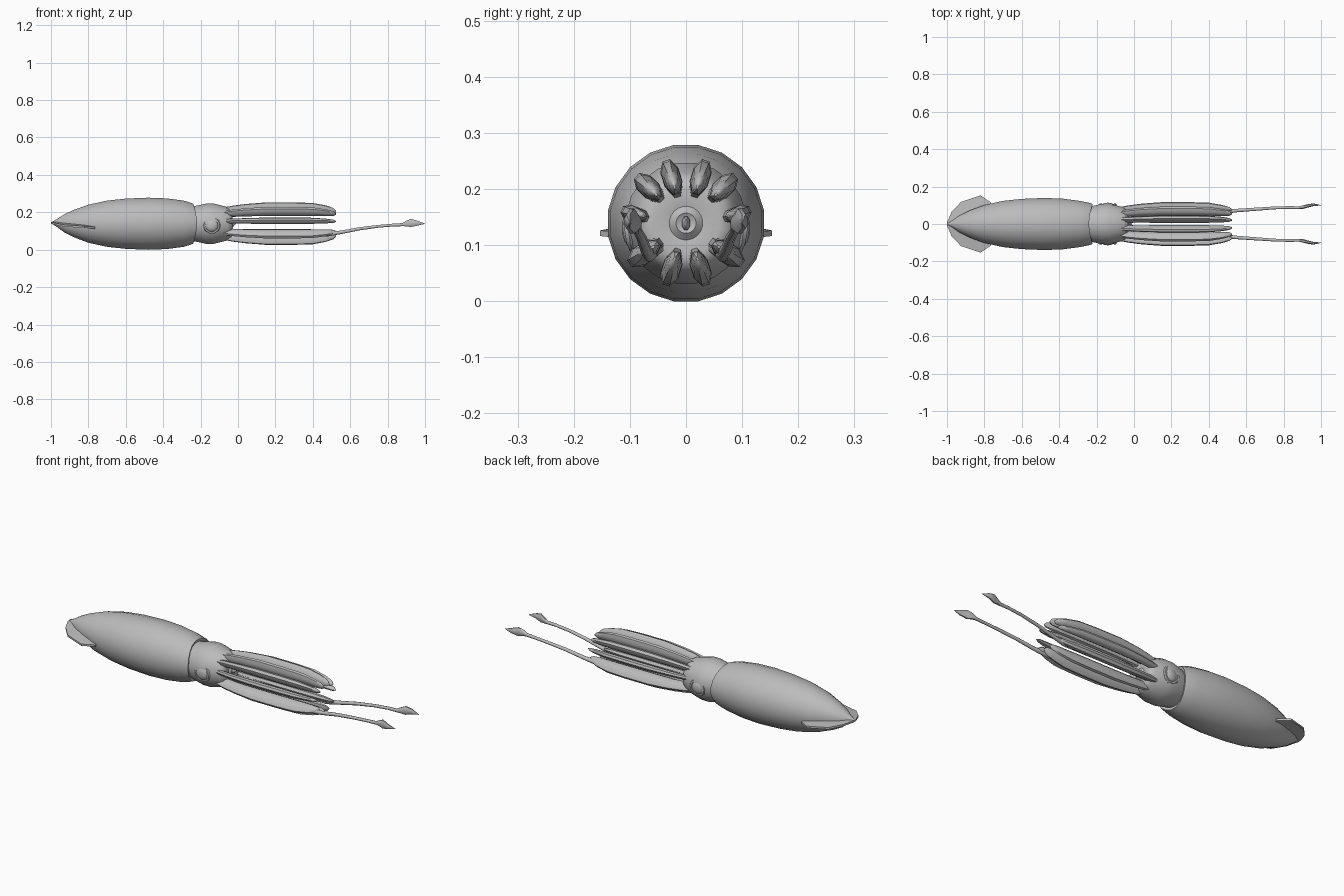
import bpy, bmesh, math
from mathutils import Matrix

if "Cube" in bpy.data.objects:
    bpy.data.objects.remove(bpy.data.objects["Cube"])

skin = bpy.data.materials.new("grey_skin")
skin.diffuse_color = (0.5, 0.5, 0.5, 1)
skin.use_nodes = True
skin.node_tree.nodes["Principled BSDF"].inputs["Base Color"].default_value = skin.diffuse_color
CZ = 0.139  # height of the body axis


def finish(bm, name, angle=50):
    bmesh.ops.recalc_face_normals(bm, faces=bm.faces)
    me = bpy.data.meshes.new(name)
    bm.to_mesh(me)
    bm.free()
    me.materials.append(skin)
    me.shade_smooth()
    me.set_sharp_from_angle(angle=math.radians(angle))
    ob = bpy.data.objects.new(name, me)
    bpy.context.collection.objects.link(ob)
    return ob


def loft(name, stations, sides, rot=0.0, angle=50, warp=None):
    """Skin rings (x, y, z, radius_a, radius_b); a points along rot in the YZ plane."""
    bm = bmesh.new()
    rings = []
    c, s = math.cos(rot), math.sin(rot)
    for x, y, z, a, b in stations:
        ring = []
        for i in range(sides):
            t = 2 * math.pi * (i + 0.5) / sides
            u, w = a * math.cos(t), b * math.sin(t)
            ring.append(bm.verts.new((x + (warp(x, t) if warp else 0),
                                      y + u * c - w * s, z + u * s + w * c)))
        rings.append(ring)
    for r0, r1 in zip(rings, rings[1:]):
        for i in range(sides):
            j = (i + 1) % sides
            bm.faces.new((r0[i], r0[j], r1[j], r1[i]))
    bm.faces.new(rings[0])
    bm.faces.new(rings[-1])
    return finish(bm, name, angle)


def round_loft(name, profile, sides, **kw):
    return loft(name, [(x, 0, z, r, r) for x, z, r in profile], sides, **kw)


# mantle with a lip that is set back above and below
round_loft("mantle", [
    (-1.0, 0.144, 0.003), (-0.97, 0.143, 0.02), (-0.93, 0.141, 0.048), (-0.88, 0.14, 0.073),
    (-0.80, CZ, 0.103), (-0.70, CZ, 0.125), (-0.60, CZ, 0.136), (-0.48, CZ, 0.141),
    (-0.38, CZ, 0.137), (-0.29, CZ, 0.125), (-0.235, CZ, 0.114), (-0.22, CZ, 0.108),
    (-0.225, CZ, 0.095)], 20,
    warp=lambda x, t: -0.02 * math.sin(t) ** 2 if x > -0.24 else 0)

# head closing to the mouth
round_loft("head", [
    (-0.26, CZ, 0.09), (-0.22, CZ, 0.098), (-0.17, CZ, 0.109), (-0.13, CZ, 0.109),
    (-0.09, CZ, 0.099), (-0.055, CZ, 0.09), (-0.035, CZ, 0.078), (-0.03, CZ, 0.06),
    (-0.036, CZ, 0.03), (-0.025, CZ, 0.018), (-0.03, CZ, 0.01)], 20)

# beak
loft("beak", [(-0.04, 0, CZ, 0.008, 0.013), (-0.022, 0, CZ, 0.008, 0.013),
              (-0.01, 0, CZ + 0.002, 0.002, 0.003)], 8)

# arms: y, z, cross-section half length and half width
ARMS = {"upper": (0.026, 0.221, 0.034, 0.018), "upper_side": (0.068, 0.204, 0.030, 0.019),
        "side": (0.096, 0.155, 0.022, 0.016), "lower_side": (0.075, 0.085, 0.034, 0.020),
        "lower": (0.026, 0.058, 0.034, 0.018)}
# x, distance scale, section scale along the arm
ARM_PATH = [(-0.08, 0.78, 0.70), (-0.03, 0.86, 0.80), (0.04, 0.94, 0.88), (0.15, 1.0, 1.0),
            (0.30, 1.0, 1.0), (0.40, 0.98, 0.95), (0.47, 0.90, 0.75), (0.51, 0.83, 0.5),
            (0.525, 0.79, 0.12)]

for side, tag in ((-1, "front"), (1, "back")):
    for part, (y, z, a, b) in ARMS.items():
        if part == "side":
            rot = math.radians(25)
        else:
            rot = math.atan2(z - CZ, y)
        rot = rot if side > 0 else math.pi - rot
        loft(f"{part}_arm_{tag}",
             [(x, side * y * d, CZ + (z - CZ) * d, a * k, b * k) for x, d, k in ARM_PATH],
             8, rot)

    # long feeding tentacle with a leaf-shaped club
    loft(f"tentacle_{tag}", [(x, side * y, z, a, b) for x, y, z, a, b in (
        (-0.06, 0.05, 0.095, 0.012, 0.012), (0.2, 0.06, 0.088, 0.012, 0.012),
        (0.48, 0.065, 0.083, 0.012, 0.013), (0.55, 0.072, 0.093, 0.010, 0.010),
        (0.65, 0.079, 0.112, 0.009, 0.009), (0.75, 0.086, 0.125, 0.008, 0.008),
        (0.83, 0.088, 0.132, 0.008, 0.008), (0.88, 0.087, 0.134, 0.008, 0.009),
        (0.90, 0.089, 0.140, 0.010, 0.016), (0.925, 0.096, 0.143, 0.010, 0.024),
        (0.96, 0.103, 0.142, 0.008, 0.014), (1.0, 0.100, 0.139, 0.001, 0.001))], 8)

    # eye: flattened ball in a raised ring
    bm = bmesh.new()
    bmesh.ops.create_uvsphere(bm, u_segments=12, v_segments=8, radius=1,
                              matrix=Matrix.Translation((-0.14, side * 0.098, 0.13))
                              @ Matrix.Diagonal((0.036, 0.016, 0.034, 1)))
    finish(bm, f"eye_{tag}")
    bm = bmesh.new()
    n, m, grid = 10, 6, []
    for i in range(n):
        t = 2 * math.pi * i / n
        grid.append([])
        for j in range(m):
            p = 2 * math.pi * j / m
            r = 0.039 + 0.008 * math.cos(p)
            base = 0.103 - 7.0 * (0.039 * math.sin(t)) ** 2
            grid[i].append(bm.verts.new((-0.14 + r * math.cos(t),
                                         side * (base + 0.008 * math.sin(p)),
                                         0.13 + r * math.sin(t))))
    for i in range(n):
        for j in range(m):
            i2, j2 = (i + 1) % n, (j + 1) % m
            bm.faces.new((grid[i][j], grid[i2][j], grid[i2][j2], grid[i][j2]))
    finish(bm, f"eyelid_{tag}")

    # tail fin: thin drooping plate; x, inner y, outer y, outer z
    bm = bmesh.new()
    rows = []
    for x, yi, yo, zo in ((-1.0, 0, 0.008, 0.144), (-0.975, 0, 0.065, 0.137),
                          (-0.925, 0.02, 0.118, 0.128), (-0.82, 0.06, 0.153, 0.121),
                          (-0.765, 0.08, 0.115, 0.117)):
        zi = 0.144 - 0.1 * (x + 1)
        h = 0.009 if x > -0.99 else 0.003
        rows.append([bm.verts.new((x, side * y, z)) for y, z in
                     ((yi, zi + h), (yo, zo + 0.005), (yo, zo - 0.005), (yi, zi - h))])
    for r0, r1 in zip(rows, rows[1:]):
        for i in range(4):
            j = (i + 1) % 4
            bm.faces.new((r0[i], r0[j], r1[j], r1[i]))
    bm.faces.new(rows[0])
    bm.faces.new(rows[-1])
    finish(bm, f"tail_fin_{tag}", 40)
